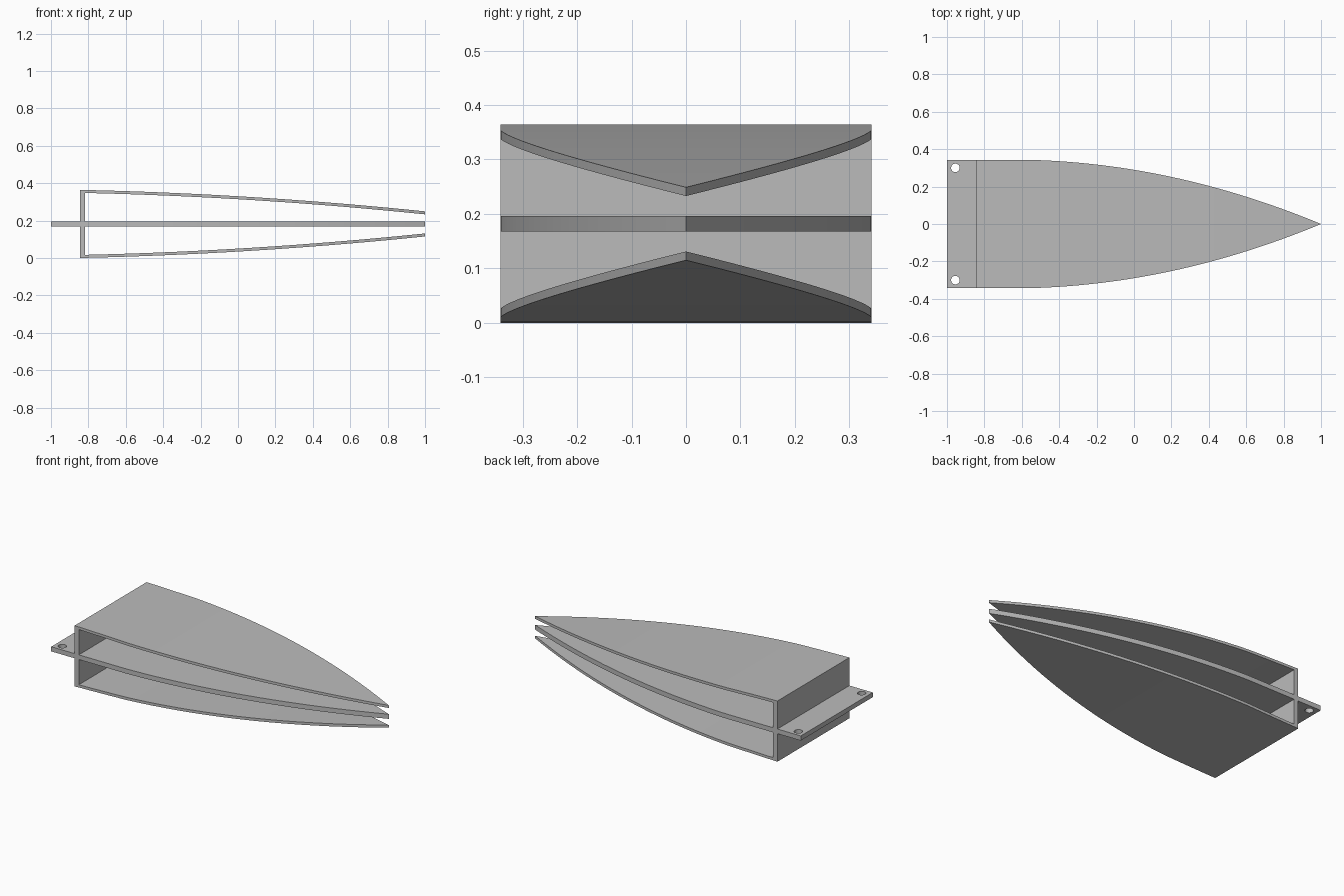
import bpy, bmesh, math

cube = bpy.data.objects.get("Cube")
if cube:
    bpy.data.objects.remove(cube)

HALF, HEIGHT = 0.341, 0.364
MID = HEIGHT / 2
BACK, SHOULDER, TIP = -0.845, -0.5, 1.0
SKIN, STEPS = 0.016, 28

grey = bpy.data.materials.new("plain grey")
grey.use_nodes = True
colour = (0.5, 0.5, 0.5, 1)
grey.diffuse_color = colour
grey.node_tree.nodes["Principled BSDF"].inputs["Base Color"].default_value = colour


def half_width(x):
    # Parallel at the back, then a pointed arch
    t = max(0, (x - SHOULDER) / (TIP - SHOULDER))
    return HALF - 0.06 * t - (HALF - 0.06) * t * t


def skin_top(x):
    s = (x - BACK) / (TIP - BACK)
    return HEIGHT - 0.04 * s - 0.075 * s * s


def finish(name, bm):
    bmesh.ops.remove_doubles(bm, verts=bm.verts[:], dist=0.0001)
    bmesh.ops.recalc_face_normals(bm, faces=bm.faces[:])
    mesh = bpy.data.meshes.new(name)
    bm.to_mesh(mesh)
    bm.free()
    obj = bpy.data.objects.new(name, mesh)
    bpy.context.collection.objects.link(obj)
    mesh.materials.append(grey)
    return obj


def select(obj):
    bpy.ops.object.select_all(action='DESELECT')
    obj.select_set(True)
    bpy.context.view_layer.objects.active = obj


def plate(name, start, heights):
    # Loft rectangular sections along x; heights(x) gives bottom and top
    xs = [start] + [SHOULDER + (TIP - SHOULDER) * i / STEPS for i in range(STEPS + 1)]
    xs[1:1] = [start + (SHOULDER - start) * i / 6 for i in range(1, 6)]
    bm = bmesh.new()
    rings = []
    for x in xs:
        w = half_width(x)
        lo, hi = heights(x)
        rings.append([bm.verts.new((x, y, z)) for y, z in
                      ((-w, lo), (w, lo), (w, hi), (-w, hi))])
    for a, b in zip(rings, rings[1:]):
        for i in range(4):
            j = (i + 1) % 4
            bm.faces.new((a[i], a[j], b[j], b[i]))
    bm.faces.new(rings[0])
    bm.faces.new(rings[-1])
    return finish(name, bm)


def box(name, x0, x1, z0, z1):
    bm = bmesh.new()
    bmesh.ops.create_cube(bm, size=1)
    for v in bm.verts:
        v.co = (x1 if v.co.x > 0 else x0, v.co.y * 2 * HALF, z1 if v.co.z > 0 else z0)
    return finish(name, bm)


# Curved outer skins
upper = plate("upper_skin", BACK, lambda x: (skin_top(x) - SKIN, skin_top(x)))
lower = plate("lower_skin", BACK,
              lambda x: (HEIGHT - skin_top(x), HEIGHT - skin_top(x) + SKIN))

# Flat middle plate with a mounting tab at the back
middle = plate("middle_plate", -1, lambda x: (MID - 0.014, MID + 0.014))

# Mounting holes in the tab
for side in (-1, 1):
    bm = bmesh.new()
    bmesh.ops.create_cone(bm, cap_ends=True, segments=32, radius1=0.023,
                          radius2=0.023, depth=0.2)
    bmesh.ops.translate(bm, verts=bm.verts[:], vec=(-0.955, side * 0.3, MID))
    cutter = finish("hole_cutter", bm)
    cutter.hide_render = True
    cut = middle.modifiers.new("hole", 'BOOLEAN')
    cut.operation = 'DIFFERENCE'
    cut.solver = 'EXACT'
    cut.object = cutter
    select(middle)
    bpy.ops.object.modifier_apply(modifier=cut.name)
    bpy.data.objects.remove(cutter)

# Upright back wall, above and below the middle plate
box("upper_back_wall", BACK, BACK + 0.028, MID + 0.014, HEIGHT - 0.012)
box("lower_back_wall", BACK, BACK + 0.028, 0.012, MID - 0.014)

for obj in (upper, lower, middle):
    select(obj)
    bpy.ops.object.shade_smooth_by_angle(angle=math.radians(25))
